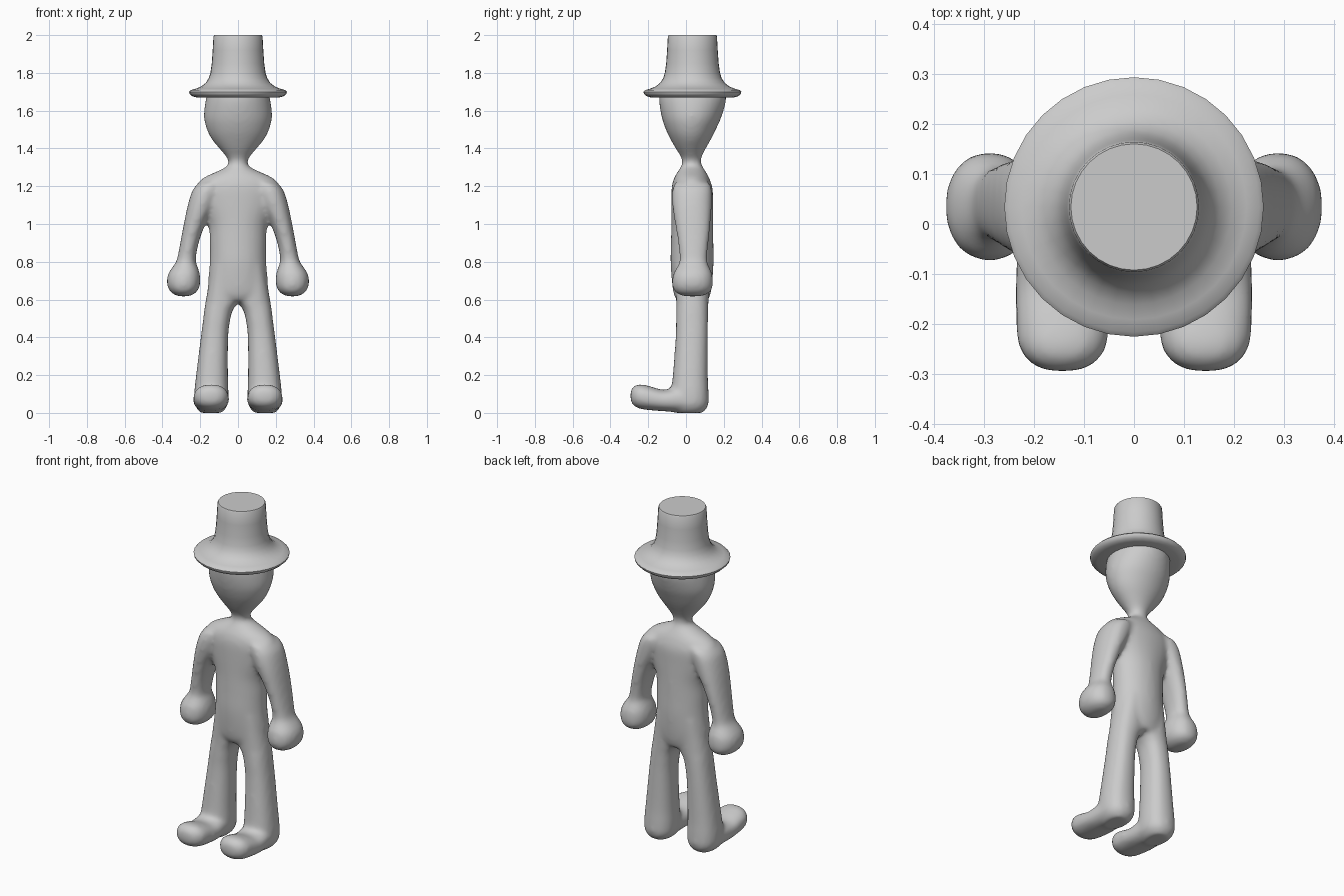
import bpy, bmesh, math


def catmull(p0, p1, p2, p3, t):
    return [0.5 * (2*b + (c-a)*t + (2*a-5*b+4*c-d)*t*t + (3*b-a-3*c+d)*t**3)
            for a, b, c, d in zip(p0, p1, p2, p3)]


def loft(bm, rows, axis='z', flip=1, power=2.0, n=32, sub=4):
    """Skin rounded sections; each row is (position, a min, a max, b min, b max)."""
    dense = []
    for i in range(len(rows) - 1):
        quad = [rows[max(i-1, 0)], rows[i], rows[i+1], rows[min(i+2, len(rows)-1)]]
        dense += [catmull(*quad, k / sub) for k in range(sub)]
    dense.append(rows[-1])
    rings = []
    for t, a0, a1, b0, b1 in dense:
        ring = []
        for k in range(n):
            c, s = math.cos(2*math.pi*k/n), math.sin(2*math.pi*k/n)
            a = (a0+a1)/2 + (a1-a0)/2 * math.copysign(abs(c)**(2/power), c)
            b = (b0+b1)/2 + (b1-b0)/2 * math.copysign(abs(s)**(2/power), s)
            co = (a*flip, b, t) if axis == 'z' else (a*flip, t, b)
            ring.append(bm.verts.new(co))
        rings.append(ring)
    faces = [bm.faces.new(rings[0]), bm.faces.new(rings[-1])]
    for r, q in zip(rings, rings[1:]):
        faces += [bm.faces.new((r[k], r[(k+1) % n], q[(k+1) % n], q[k])) for k in range(n)]
    bmesh.ops.recalc_face_normals(bm, faces=faces)


def make_object(name, bm):
    mesh = bpy.data.meshes.new(name)
    bm.to_mesh(mesh)
    bm.free()
    ob = bpy.data.objects.new(name, mesh)
    bpy.context.collection.objects.link(ob)
    bpy.ops.object.select_all(action='DESELECT')
    ob.select_set(True)
    bpy.context.view_layer.objects.active = ob
    return ob


body = bmesh.new()

# Torso, neck and head
trunk = [(z, -r, r, y0, y1) for z, r, y0, y1 in [
    (0.59, 0.13, -0.045, 0.115), (0.63, 0.155, -0.065, 0.13), (0.70, 0.158, -0.075, 0.14),
    (0.80, 0.15, -0.082, 0.146), (0.90, 0.15, -0.08, 0.145), (1.00, 0.157, -0.078, 0.144),
    (1.10, 0.20, -0.078, 0.143), (1.18, 0.225, -0.077, 0.142), (1.22, 0.21, -0.071, 0.132),
    (1.25, 0.175, -0.06, 0.12), (1.28, 0.108, -0.042, 0.103), (1.305, 0.06, -0.026, 0.087),
    (1.33, 0.05, -0.02, 0.08), (1.36, 0.066, -0.03, 0.085), (1.40, 0.10, -0.055, 0.105),
    (1.45, 0.14, -0.083, 0.133), (1.50, 0.165, -0.107, 0.158), (1.57, 0.181, -0.13, 0.189),
    (1.67, 0.168, -0.143, 0.214), (1.74, 0.14, -0.12, 0.19)]]
loft(body, trunk)

# Arm with mitten hand, leg and foot
arm = [(1.22, 0.08, 0.205, -0.06, 0.125), (1.18, 0.09, 0.24, -0.072, 0.137),
       (1.10, 0.12, 0.266, -0.073, 0.137), (1.00, 0.172, 0.287, -0.058, 0.13),
       (0.90, 0.208, 0.306, -0.042, 0.12), (0.81, 0.224, 0.324, -0.034, 0.112),
       (0.775, 0.214, 0.345, -0.045, 0.122), (0.74, 0.203, 0.368, -0.066, 0.138),
       (0.70, 0.199, 0.377, -0.073, 0.143), (0.66, 0.206, 0.37, -0.07, 0.14),
       (0.632, 0.228, 0.348, -0.048, 0.118), (0.617, 0.26, 0.315, -0.01, 0.08)]
leg = [(0.78, 0.01, 0.14, -0.06, 0.125), (0.60, 0.0, 0.17, -0.053, 0.12),
       (0.55, 0.025, 0.178, -0.052, 0.118), (0.50, 0.04, 0.184, -0.053, 0.117),
       (0.40, 0.052, 0.197, -0.055, 0.116), (0.20, 0.053, 0.222, -0.07, 0.116),
       (0.10, 0.05, 0.232, -0.08, 0.12), (0.04, 0.055, 0.228, -0.08, 0.118),
       (0.0, 0.085, 0.2, -0.06, 0.09)]
foot = [(0.10, 0.09, 0.20, 0.02, 0.09), (0.05, 0.062, 0.224, 0.002, 0.13),
        (-0.05, 0.052, 0.234, 0.004, 0.133), (-0.12, 0.048, 0.238, 0.009, 0.122),
        (-0.19, 0.048, 0.237, 0.014, 0.141), (-0.245, 0.054, 0.231, 0.022, 0.152),
        (-0.28, 0.08, 0.205, 0.04, 0.138), (-0.294, 0.115, 0.17, 0.07, 0.112)]
for side in (1, -1):
    loft(body, arm, flip=side, power=2.2)
    loft(body, leg, flip=side, power=2.3)
    loft(body, foot, axis='y', flip=side, power=2.3)

# Fuse the parts into one soft skin
figure = make_object("figure_body", body)
remesh = figure.modifiers.new("fuse", 'REMESH')
remesh.mode = 'VOXEL'
remesh.voxel_size = 0.012
smooth = figure.modifiers.new("soften", 'SMOOTH')
smooth.factor = 0.5
smooth.iterations = 12
for m in ("fuse", "soften"):
    bpy.ops.object.modifier_apply(modifier=m)

# Trim the head top hidden inside the hat
bm = bmesh.new()
bm.from_mesh(figure.data)
bmesh.ops.bisect_plane(bm, geom=bm.verts[:] + bm.edges[:] + bm.faces[:],
                       plane_co=(0, 0, 1.675), plane_no=(0, 0, 1), clear_outer=True)
bm.to_mesh(figure.data)
bm.free()
bpy.ops.object.shade_smooth()

# Top hat turned from a profile
profile = [(0, 2.0), (0.126, 2.0), (0.13, 1.993), (0.134, 1.92), (0.139, 1.85), (0.146, 1.80),
           (0.155, 1.772), (0.171, 1.747), (0.195, 1.728), (0.225, 1.716), (0.25, 1.709),
           (0.259, 1.70), (0.257, 1.69), (0.243, 1.677), (0.22, 1.67), (0.15, 1.67)]
bm = bmesh.new()
verts = [bm.verts.new((r, 0.034, z)) for r, z in profile]
edges = [bm.edges.new(pair) for pair in zip(verts, verts[1:])]
bmesh.ops.spin(bm, geom=verts + edges, cent=(0, 0.034, 0), axis=(0, 0, 1),
               angle=2 * math.pi, steps=32)
bmesh.ops.remove_doubles(bm, verts=bm.verts[:], dist=0.0005)
bmesh.ops.recalc_face_normals(bm, faces=bm.faces[:])
# The open rim is hidden in the head, so make sure the crown faces up
top = max(bm.faces, key=lambda f: f.calc_center_median().z)
if top.normal.z < 0:
    bmesh.ops.reverse_faces(bm, faces=bm.faces[:])
hat = make_object("top_hat", bm)
# Profile started off-axis in y, so the lathe axis stays at the head centre
bpy.ops.object.shade_smooth_by_angle(angle=math.radians(40))
